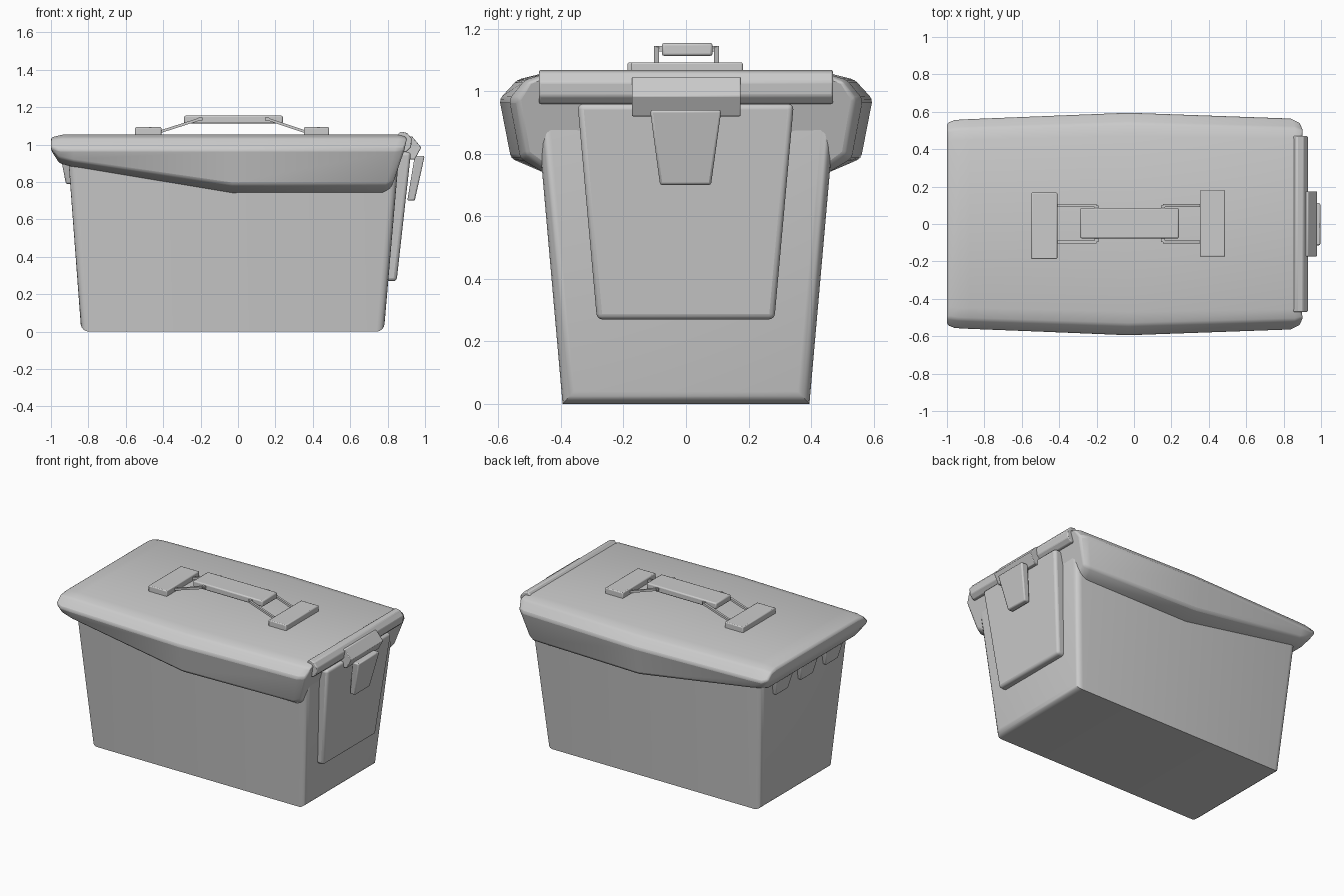
import bpy, bmesh
from mathutils import Vector

if "Cube" in bpy.data.objects:
    bpy.data.objects.remove(bpy.data.objects["Cube"])


def finish(name, bm, bevel=0.0, segs=2, angle=35):
    bmesh.ops.recalc_face_normals(bm, faces=bm.faces)
    me = bpy.data.meshes.new(name)
    bm.to_mesh(me)
    bm.free()
    ob = bpy.data.objects.new(name, me)
    bpy.context.collection.objects.link(ob)
    if bevel:
        m = ob.modifiers.new("bevel", 'BEVEL')
        m.width, m.segments = bevel, segs
        m.limit_method = 'ANGLE'
    bpy.ops.object.select_all(action='DESELECT')
    ob.select_set(True)
    bpy.context.view_layer.objects.active = ob
    bpy.ops.object.shade_smooth_by_angle(angle=angle * 3.14159 / 180)
    return ob


def loft(rings):
    """Closed solid through rings of equal point count."""
    bm = bmesh.new()
    vs = [[bm.verts.new(p) for p in r] for r in rings]
    n = len(vs[0])
    for a, b in zip(vs, vs[1:]):
        for i in range(n):
            j = (i + 1) % n
            bm.faces.new((a[i], a[j], b[j], b[i]))
    bm.faces.new(vs[0])
    bm.faces.new(vs[-1])
    return bm


def tapered(lo, hi):
    """Box between two rectangles (x0, x1, y0, y1, z)."""
    return loft([[(x0, y0, z), (x1, y0, z), (x1, y1, z), (x0, y1, z)]
                 for x0, x1, y0, y1, z in (lo, hi)])


def extrude_y(profile, y0, y1):
    return loft([[(x, y, z) for x, z in profile] for y in (y0, y1)])


# tapered body, rounded everywhere but the long bottom edges
bm = tapered((-0.838, 0.78, -0.395, 0.395, 0), (-0.913, 0.866, -0.483, 0.483, 1.0))
edges = [e for e in bm.edges
         if abs((e.verts[0].co - e.verts[1].co).normalized().x) < 0.9]
bmesh.ops.bevel(bm, geom=edges, offset=0.04, segments=4, profile=0.5, affect='EDGES')
finish("body", bm, angle=40)


# lid: half cross-sections (top, shoulder, widest, lower, inner) mirrored in y
def lid_ring(xs, ys, zs):
    half = list(zip(xs, ys, zs))
    return half + [(x, -y, z) for x, y, z in reversed(half)]


lid = [
    lid_ring([-1.0] * 5, (0.44, 0.50, 0.545, 0.53, 0.46), (1.038, 1.03, 0.99, 0.975, 0.97)),
    lid_ring((-0.93, -0.94, -0.96, -0.96, -0.955), (0.45, 0.51, 0.56, 0.535, 0.465),
             (1.055, 1.037, 0.975, 0.93, 0.90)),
    lid_ring([-0.88] * 5, (0.45, 0.513, 0.564, 0.54, 0.465), (1.055, 1.037, 0.975, 0.91, 0.88)),
    lid_ring([-0.03] * 5, (0.47, 0.54, 0.597, 0.56, 0.455), (1.055, 1.037, 0.975, 0.785, 0.74)),
    lid_ring((0.86, 0.86, 0.84, 0.79, 0.77), (0.455, 0.515, 0.566, 0.53, 0.455),
             (1.055, 1.037, 0.975, 0.785, 0.74)),
    lid_ring((0.89, 0.91, 0.89, 0.835, 0.81), (0.455, 0.50, 0.54, 0.51, 0.455),
             (1.05, 1.03, 0.975, 0.80, 0.76)),
]
finish("lid", loft(lid), bevel=0.012, angle=45)

# front-end lip and latch housing
finish("lid_lip", extrude_y([(0.85, 0.96), (0.85, 1.05), (0.87, 1.07), (0.905, 1.062),
                             (0.93, 1.03), (0.925, 0.985), (0.90, 0.96)], -0.47, 0.47), 0.006)
finish("latch_housing", extrude_y([(0.87, 0.92), (0.87, 1.04), (0.93, 1.045),
                                   (0.98, 0.985), (0.945, 0.92)], -0.173, 0.175), 0.004)

# raised end panel and latch tongue
finish("end_panel", tapered((0.78, 0.848, -0.285, 0.283, 0.27),
                            (0.84, 0.925, -0.347, 0.345, 0.96)), 0.018, 3)
finish("latch", tapered((0.905, 0.945, -0.083, 0.08, 0.70),
                        (0.945, 0.998, -0.115, 0.113, 0.94)), 0.008)

# three hinge tabs on the other end
for i, y in enumerate((-0.27, 0, 0.27)):
    finish(f"hinge_tab_{i}", tapered((-0.92, -0.88, y - 0.065, y + 0.065, 0.79),
                                     (-0.945, -0.88, y - 0.10, y + 0.10, 0.92)), 0.008)

# carrying handle: mounts, grip and wire links
for name, x0, x1, y0, y1 in (("handle_mount_left", -0.55, -0.41, -0.187, 0.168),
                             ("handle_mount_right", 0.352, 0.487, -0.175, 0.182)):
    finish(name, tapered((x0, x1, y0, y1, 1.04), (x0, x1, y0, y1, 1.093)), 0.006)
finish("handle_grip", tapered((-0.288, 0.24, -0.077, 0.085, 1.113),
                              (-0.288, 0.24, -0.077, 0.085, 1.155)), 0.008)
for side, xa, xb in (("left", -0.42, -0.20), ("right", 0.362, 0.155)):
    for tag, y in (("near", -0.095), ("far", 0.098)):
        finish(f"handle_wire_{side}_{tag}",
               extrude_y([(xa, 1.06), (xb, 1.13), (xb, 1.145), (xa, 1.075)],
                         y - 0.008, y + 0.008))
    finish(f"handle_pin_{side}",
           extrude_y([(xb - 0.01, 1.128), (xb + 0.01, 1.128), (xb + 0.01, 1.145),
                      (xb - 0.01, 1.145)], -0.095, 0.098))
